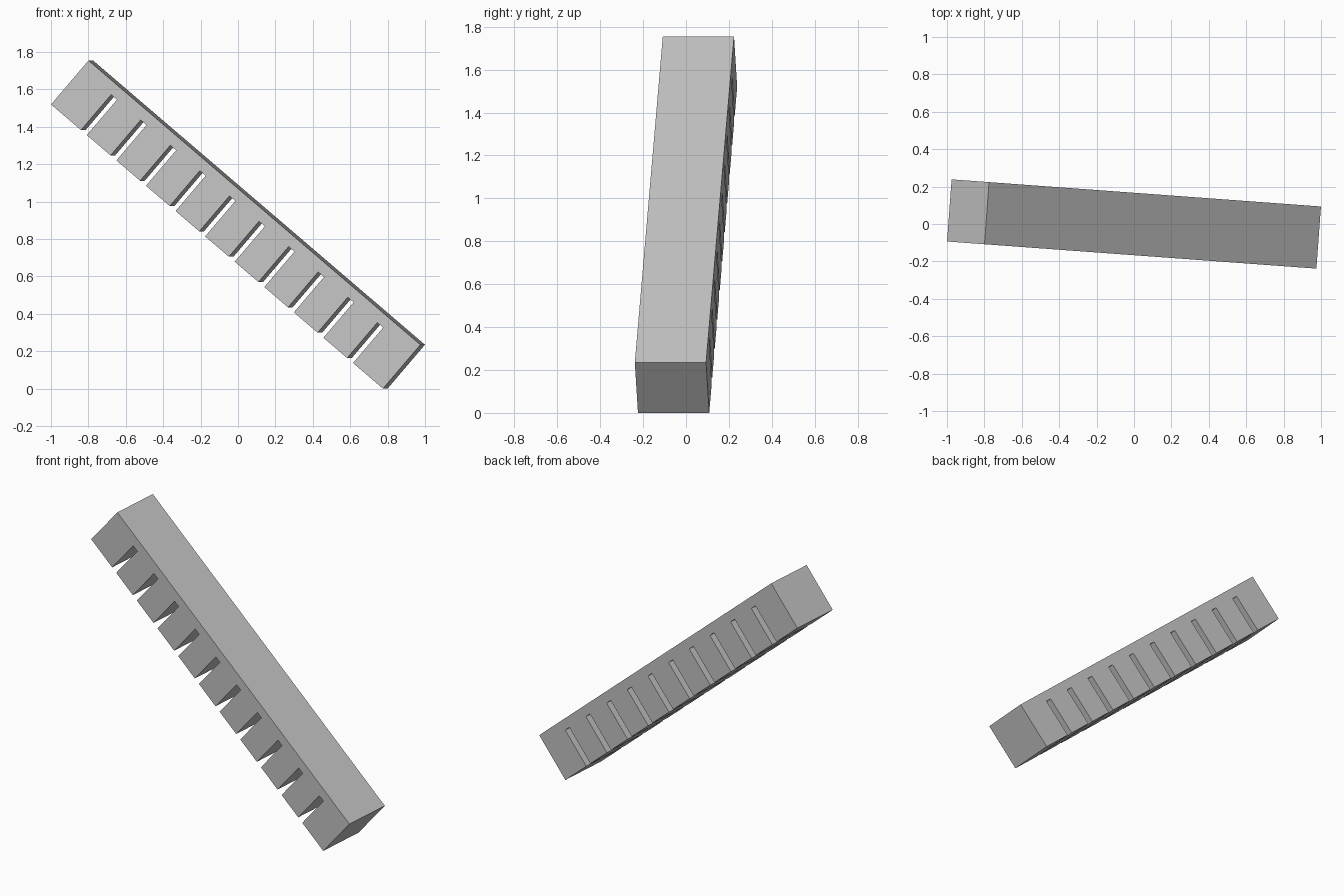
import bpy, bmesh
from math import radians
from mathutils import Matrix, Vector

cube = bpy.data.objects.get("Cube")
if cube:
    bpy.data.objects.remove(cube, do_unlink=True)

LENGTH, WIDTH, HEIGHT = 2.34, 0.333, 0.309
SLOTS, PITCH, SLOT_WIDTH, SLOT_DEPTH = 10, 0.2085, 0.041, 0.249

# Plain grey material
grey = bpy.data.materials.new("plain grey")
grey.use_nodes = True
colour = (0.56, 0.56, 0.56, 1)
grey.diffuse_color = colour
grey.node_tree.nodes["Principled BSDF"].inputs["Base Color"].default_value = colour

# Comb-shaped side profile: a bar with evenly spaced slots in its underside
low, high = -HEIGHT / 2, HEIGHT / 2
roof = low + SLOT_DEPTH
profile = [(-LENGTH / 2, low)]
for i in range(SLOTS):
    mid = (i - (SLOTS - 1) / 2) * PITCH
    a, b = mid - SLOT_WIDTH / 2, mid + SLOT_WIDTH / 2
    profile += [(a, low), (a, roof), (b, roof), (b, low)]
profile += [(LENGTH / 2, low), (LENGTH / 2, high), (-LENGTH / 2, high)]

# Extrude the profile across the width
bm = bmesh.new()
face = bm.faces.new([bm.verts.new((x, -WIDTH / 2, z)) for x, z in profile])
ext = bmesh.ops.extrude_face_region(bm, geom=[face])
moved = [v for v in ext["geom"] if isinstance(v, bmesh.types.BMVert)]
bmesh.ops.translate(bm, verts=moved, vec=Vector((0, WIDTH, 0)))
bmesh.ops.recalc_face_normals(bm, faces=bm.faces)

# Tilt the bar down to its left, turn it slightly, and rest it on the ground
turn = Matrix.Rotation(radians(-4.2), 4, "Z") @ Matrix.Rotation(radians(40.5), 4, "Y")
bm.transform(turn)
bm.transform(Matrix.Translation((0, 0, -min(v.co.z for v in bm.verts))))

mesh = bpy.data.meshes.new("slotted_bar")
bm.to_mesh(mesh)
bm.free()
mesh.materials.append(grey)
bar = bpy.data.objects.new("slotted_bar", mesh)
bpy.context.collection.objects.link(bar)
